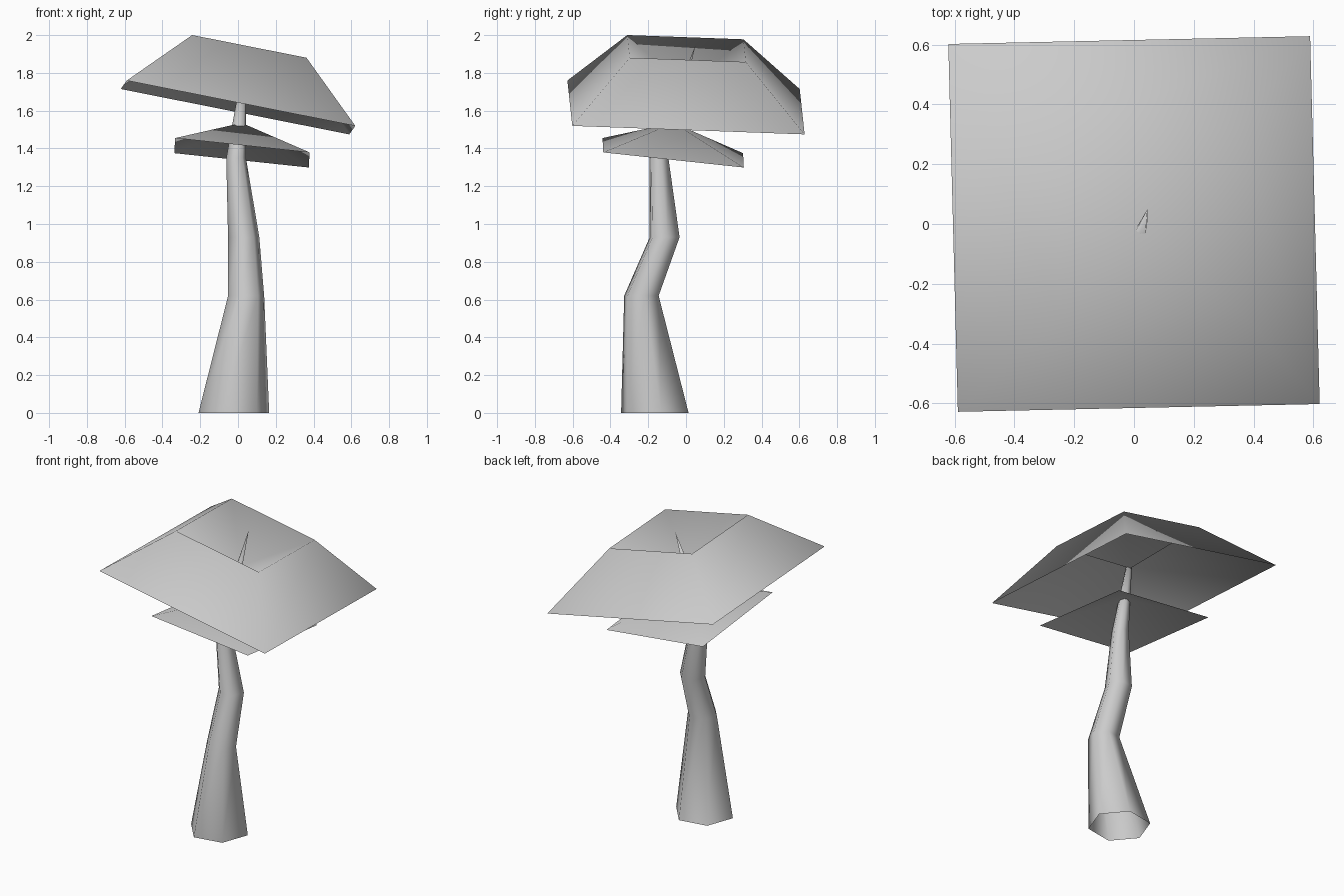
import bpy, bmesh, math
from mathutils import Vector

cube = bpy.data.objects.get("Cube")
if cube:
    bpy.data.objects.remove(cube, do_unlink=True)

grey = bpy.data.materials.new("plain_grey")
grey.use_nodes = True
grey.diffuse_color = (0.6, 0.6, 0.6, 1)
grey.node_tree.nodes["Principled BSDF"].inputs["Base Color"].default_value = (0.6, 0.6, 0.6, 1)


def loft(name, rings, tip):
    """Join rings of points with quads and close the last ring to a tip; the first ring stays open."""
    bm = bmesh.new()
    loops = [[bm.verts.new(p) for p in ring] for ring in rings]
    n = len(loops[0])
    for low, high in zip(loops, loops[1:]):
        for i in range(n):
            j = (i + 1) % n
            bm.faces.new((low[i], low[j], high[j], high[i]))
    end = bm.verts.new(tip)
    for i in range(n):
        bm.faces.new((loops[-1][i], loops[-1][(i + 1) % n], end))
    for face in bm.faces:
        face.smooth = True
    mesh = bpy.data.meshes.new(name)
    bm.to_mesh(mesh)
    bm.free()
    mesh.materials.append(grey)
    obj = bpy.data.objects.new(name, mesh)
    bpy.context.collection.objects.link(obj)
    return obj


def hexagon(x, y, z, radius):
    angles = [math.radians(10 + 60 * i) for i in range(6)]
    return [(x + radius * math.cos(a), y + radius * math.sin(a), z) for a in angles]


def square(centre, u, v, scale=1.0):
    c, u, v = Vector(centre), Vector(u) * scale, Vector(v) * scale
    return [c - u - v, c + u - v, c + u + v, c - u + v]


# Crooked six-sided trunk, tapering to a spike through both canopies
loft("trunk", [
    hexagon(-0.022, -0.165, 0.0, 0.19),
    hexagon(0.043, -0.236, 0.62, 0.097),
    hexagon(0.03, -0.113, 0.93, 0.084),
    hexagon(-0.01, -0.143, 1.35, 0.053),
], (0.045, 0.05, 1.945))

# Lower canopy: a shallow open pyramid
loft("lower_canopy", [
    square((0.021, -0.068, 1.377), (0.356, 0.002, -0.038), (-0.002, 0.372, -0.04)),
], (0.02, -0.065, 1.535))

# Upper canopy: tilted sloping walls with a sunken top
u, v = (0.605, 0.013, -0.12), (-0.016, 0.615, -0.0225)
loft("upper_canopy", [
    square((0, 0, 1.617), u, v),
    square((0.052, 0.003, 1.929), u, v, 0.5),
], (0.025, -0.005, 1.72))
